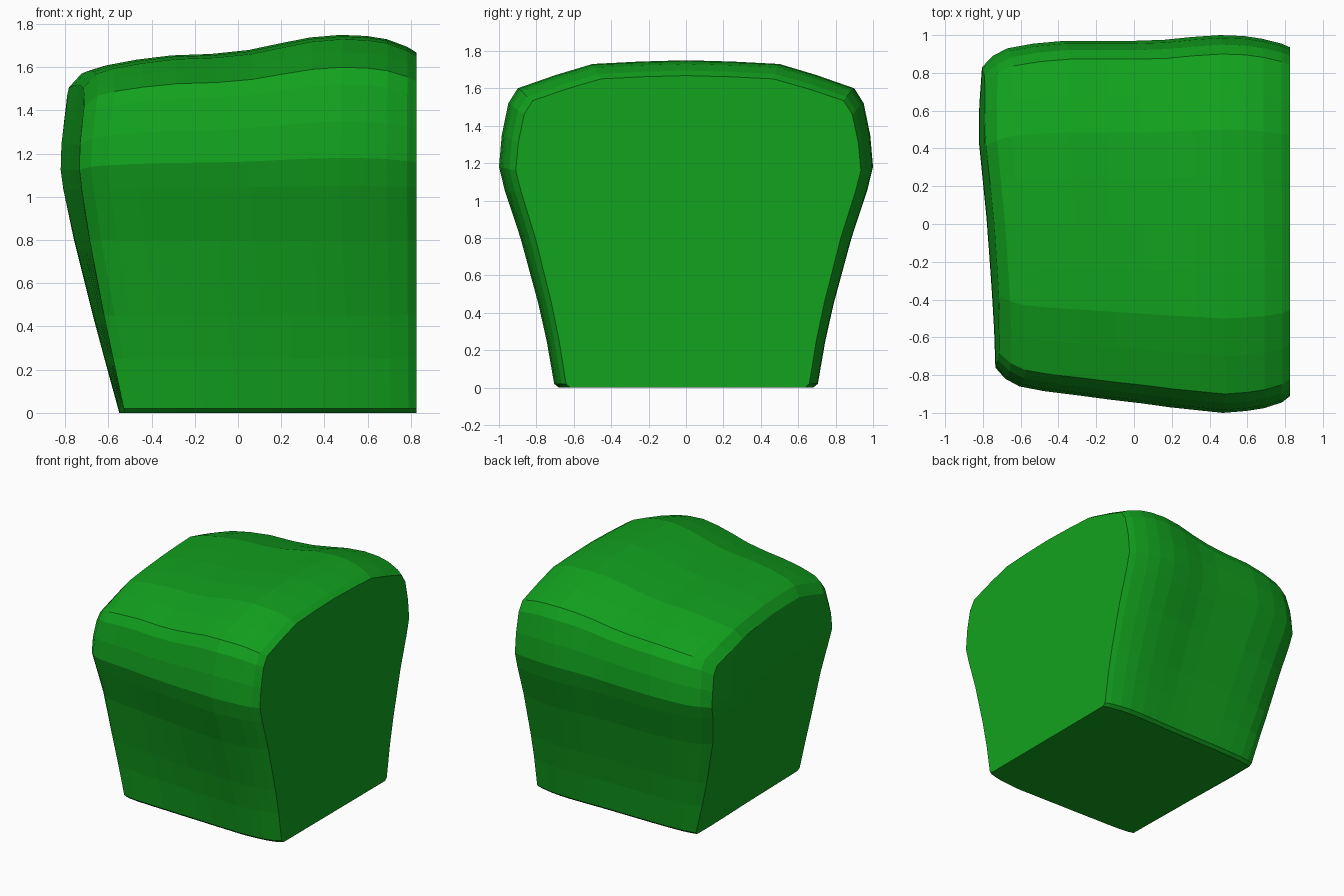
import bpy, bmesh

if "Cube" in bpy.data.objects:
    bpy.data.objects.remove(bpy.data.objects["Cube"])

RIGHT, LEFT = 0.827, -0.827

# Half cross-section (y, z) at the widest place, from base to crown
PROFILE = [(.68, 0), (.705, .02), (.745, .25), (.79, .45), (.885, .8),
           (.968, 1.05), (1, 1.18), (.985, 1.35), (.95, 1.52), (.90, 1.60),
           (.70, 1.67), (.50, 1.73), (.25, 1.743), (0, 1.75)]

# Stations along the block: x, front width, back width, crown height
STATIONS = [(-.827, .76, .83, 1.52), (-.77, .82, .89, 1.585), (-.69, .86, .93, 1.61),
            (-.55, .885, .955, 1.635), (-.38, .905, .97, 1.655), (-.18, .93, .97, 1.662),
            (0, .95, .97, 1.68), (.15, .97, .975, 1.71), (.30, .985, .99, 1.738),
            (.45, 1, 1, 1.75), (.58, .99, .995, 1.745), (.68, .975, .98, 1.73),
            (.78, .945, .955, 1.695), (.827, .91, .935, 1.668)]


def interp(table, t):
    """Piecewise linear lookup."""
    if t <= table[0][0]:
        return table[0][1]
    for (a, va), (b, vb) in zip(table, table[1:]):
        if t <= b:
            return va + (vb - va) * (t - a) / (b - a)
    return table[-1][1]


LEFT_BY_Z = [(0, -.55), (.4, -.66), (.75, -.75), (1.02, -.81), (1.16, -.827),
             (1.3, -.815), (1.52, -.785), (1.75, -.77)]
LEFT_SKEW = [(-.8, .09), (-.5, .08), (0, .045), (.45, 0), (.7, .005), (.85, .02)]


def place(x, y, z):
    """Squeeze x so the left side leans and skews."""
    left = interp(LEFT_BY_Z, z) + interp(LEFT_SKEW, y) * min(1, .3 + .7 * z)
    return (RIGHT - (RIGHT - x) * (RIGHT - left) / (RIGHT - LEFT), y, z)


def section_point(station, j, side):
    x, front, back, height = station
    y, z = PROFILE[j]
    w = front if side < 0 else back
    if x < .5:                      # the base keeps a more even width
        w = 1 + (w - 1) * min(1, .3 + .8 * z)
    if z > 1:
        z = 1 + (z - 1) * (height - 1) / .75
    return x, side * y * w, z


bm = bmesh.new()
n = len(PROFILE)
order = [(j, -1) for j in range(n)] + [(j, 1) for j in range(n - 2, -1, -1)]

# Outer skin lofted through the stations
rings = [[bm.verts.new(place(*section_point(s, j, side))) for j, side in order]
         for s in STATIONS]
for a, b in zip(rings, rings[1:]):
    for i in range(len(order)):
        k = (i + 1) % len(order)
        bm.faces.new((a[i], a[k], b[k], b[i]))

# Flat right end
bm.faces.new(rings[-1])

# Gently curved left end
COLS = 8
rows = []
for j in range(n):
    x, y0, z = section_point(STATIONS[0], j, -1)
    y1 = section_point(STATIONS[0], j, 1)[1]
    rows.append([bm.verts.new(place(x, y0 + (y1 - y0) * c / COLS, z))
                 for c in range(COLS + 1)])
for a, b in zip(rows, rows[1:]):
    for c in range(COLS):
        bm.faces.new((a[c], a[c + 1], b[c + 1], b[c]))

bmesh.ops.remove_doubles(bm, verts=bm.verts, dist=.0005)
bmesh.ops.recalc_face_normals(bm, faces=bm.faces)
mesh = bpy.data.meshes.new("leafy_block")
bm.to_mesh(mesh)
bm.free()

block = bpy.data.objects.new("leafy_block", mesh)
bpy.context.collection.objects.link(block)
green = bpy.data.materials.new("green")
green.diffuse_color = (.006, .36, .013, 1)
green.use_nodes = True
green.node_tree.nodes["Principled BSDF"].inputs["Base Color"].default_value = green.diffuse_color
mesh.materials.append(green)
